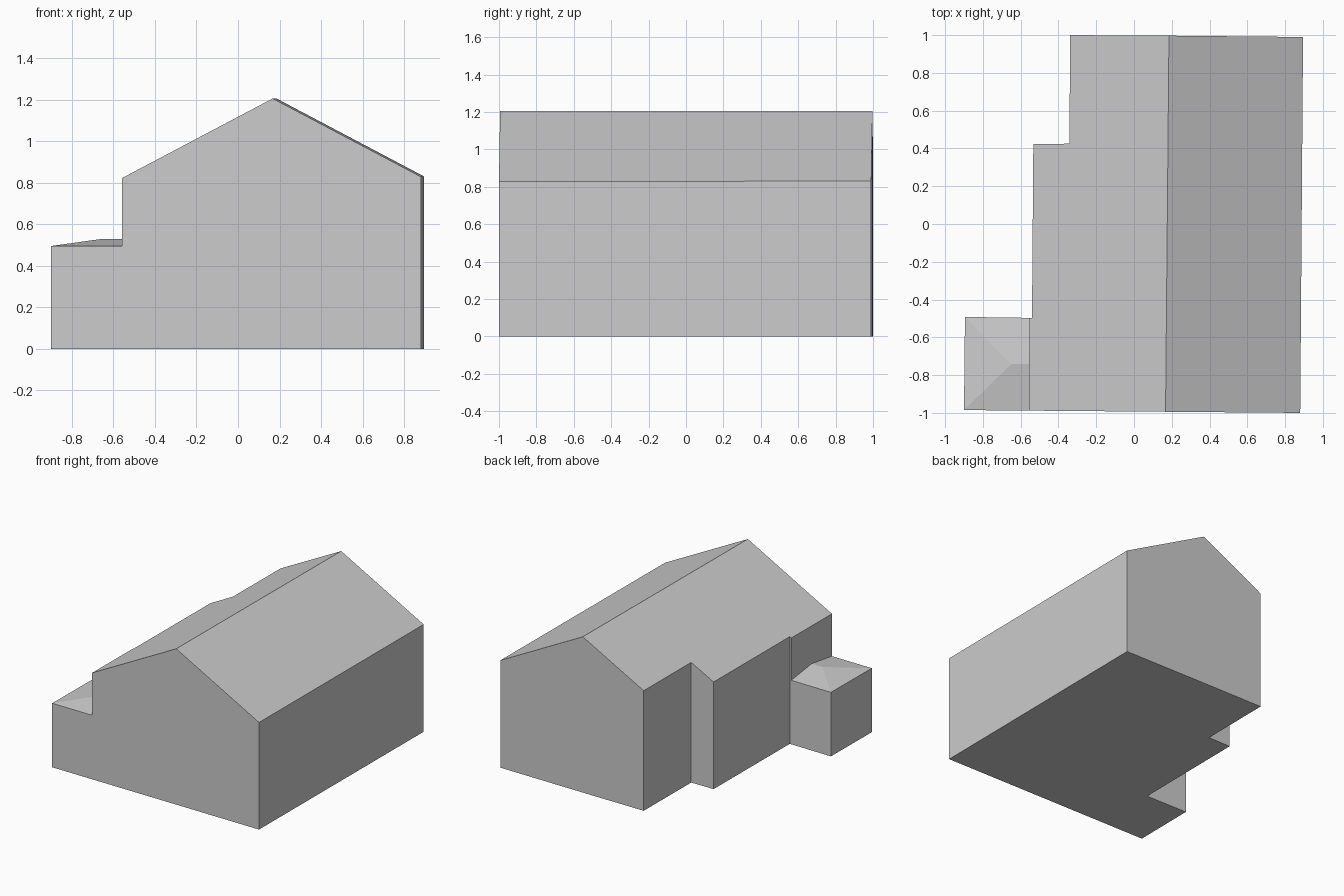
import bpy
import bmesh
from mathutils import Vector

cube = bpy.data.objects.get("Cube")
if cube:
    bpy.data.objects.remove(cube, do_unlink=True)

gray = bpy.data.materials.new("plain_gray")
gray.use_nodes = True
color = (0.6, 0.6, 0.6, 1)
gray.diffuse_color = color
gray.node_tree.nodes["Principled BSDF"].inputs["Base Color"].default_value = color


def walls_and_floor(bm, outline, height, open_side=False):
    """Raise walls from a footprint; return the vertices along their tops."""
    low = [bm.verts.new((x, y, 0)) for x, y in outline]
    top = [bm.verts.new((x, y, height(x, y))) for x, y in outline]
    bm.faces.new(low[::-1])
    count = len(outline)
    for i in range(count - 1 if open_side else count):
        j = (i + 1) % count
        bm.faces.new((low[i], low[j], top[j], top[i]))
    return top


def finish(bm, name):
    mesh = bpy.data.meshes.new(name)
    bm.to_mesh(mesh)
    bm.free()
    mesh.materials.append(gray)
    obj = bpy.data.objects.new(name, mesh)
    bpy.context.collection.objects.link(obj)


# Main house: stepped left side, gable roof along a slightly turned ridge
ridge_front, ridge_back = Vector((0.167, -0.994)), Vector((0.185, 0.997))
along = (ridge_back - ridge_front).normalized()


def roof_height(x, y):
    away = abs(along.cross(Vector((x, y)) - ridge_front))
    return 1.205 - 0.528 * away


footprint = [tuple(ridge_front), (0.88, -1), (0.895, 0.99), tuple(ridge_back),
             (-0.338, 1), (-0.342, 0.425), (-0.533, 0.424), (-0.54, -0.497),
             (-0.553, -0.497), (-0.557, -0.988)]
bm = bmesh.new()
top = walls_and_floor(bm, footprint, roof_height)
bm.faces.new(top[:4])
bm.faces.new(top[3:] + top[:1])
finish(bm, "main_house")

# Side annex: low box with a hipped roof that runs into the house wall
annex = [(-0.553, -0.497), (-0.895, -0.492), (-0.9, -0.985), (-0.557, -0.988)]
bm = bmesh.new()
back_in, back_out, front_out, front_in = walls_and_floor(
    bm, annex, lambda x, y: 0.495, open_side=True)
peak = bm.verts.new((-0.65, -0.742, 0.53))
wall_end = bm.verts.new((-0.555, -0.742, 0.53))
bm.faces.new((back_in, back_out, peak, wall_end))
bm.faces.new((back_out, front_out, peak))
bm.faces.new((front_out, front_in, wall_end, peak))
finish(bm, "side_annex")
